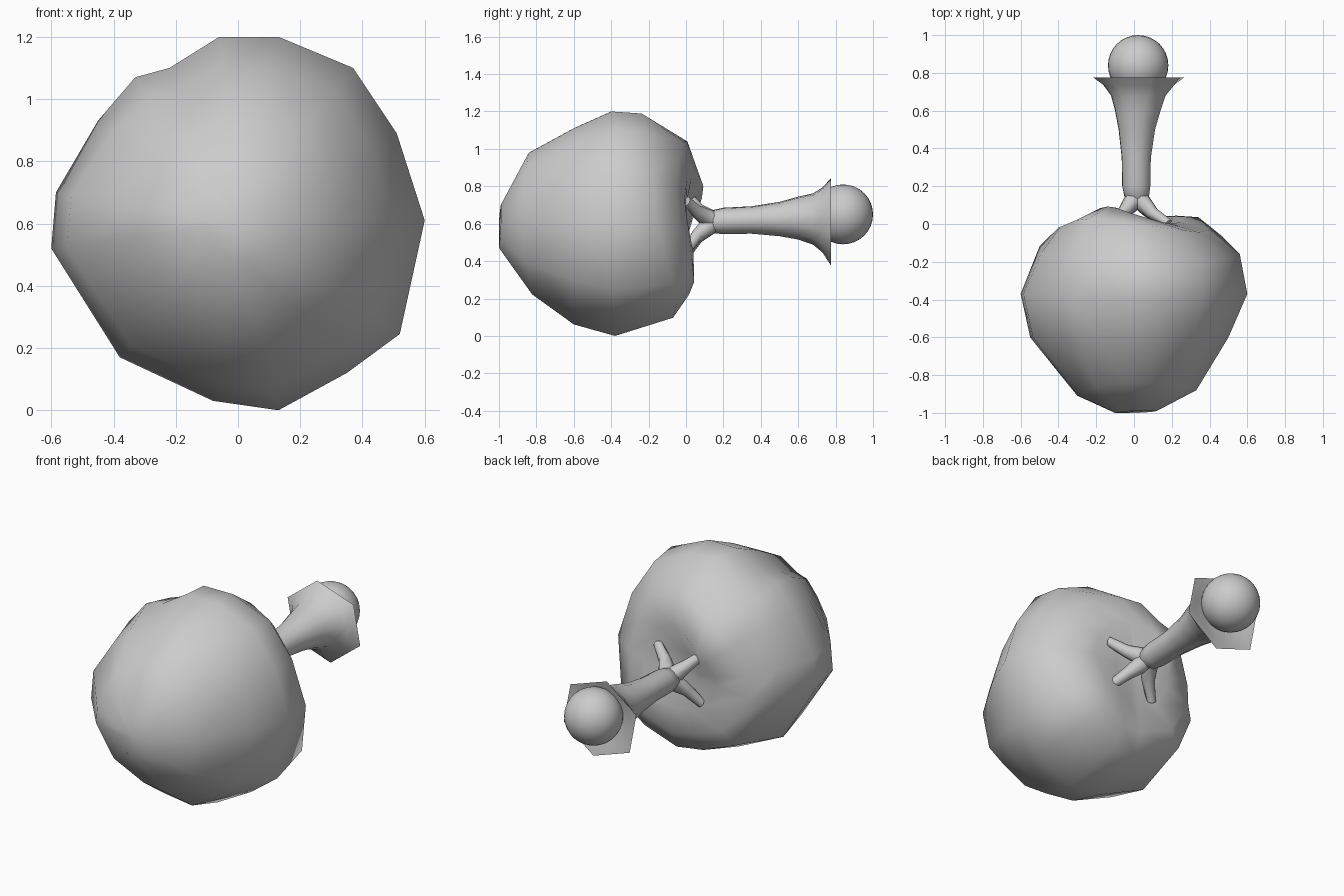
import bpy, bmesh, math
from mathutils import Vector

if "Cube" in bpy.data.objects:
    bpy.data.objects.remove(bpy.data.objects["Cube"])


def finish(name, bm, angle=180):
    bmesh.ops.recalc_face_normals(bm, faces=bm.faces)
    me = bpy.data.meshes.new(name)
    bm.to_mesh(me)
    bm.free()
    ob = bpy.data.objects.new(name, me)
    bpy.context.collection.objects.link(ob)
    bpy.context.view_layer.objects.active = ob
    ob.select_set(True)
    bpy.ops.object.shade_smooth_by_angle(angle=math.radians(angle))
    ob.select_set(False)
    return ob


def skin(bm, rings, caps=True):
    """Bridge a list of closed point loops."""
    loops = [[bm.verts.new(p) for p in ring] for ring in rings]
    n = len(loops[0])
    for a, b in zip(loops, loops[1:]):
        for i in range(n):
            j = (i + 1) % n
            bm.faces.new((a[i], a[j], b[j], b[i]))
    if caps:
        for lp in (loops[0], loops[-1]):
            bmesh.ops.poke(bm, faces=[bm.faces.new(lp)])


# Lumpy body: front outline (x, z) and four meridians (radius, y)
outline = [(.6, .61), (.51, .89), (.37, 1.1), (.13, 1.2), (-.06, 1.2), (-.22, 1.1),
           (-.33, 1.07), (-.45, .93), (-.585, .7), (-.6, .52), (-.38, .17),
           (-.08, .03), (.13, .0), (.35, .12), (.52, .245)]
right = [(.12, -.99), (.33, -.88), (.5, -.6), (.6, -.37), (.56, -.16), (.4, -.03), (.28, .01), (.13, 0)]
left = [(.1, -1), (.3, -.91), (.55, -.6), (.6, -.37), (.5, -.15), (.4, -.03), (.22, .02), (.1, .01)]
top = [(.1, -.99), (.38, -.84), (.51, -.6), (.6, -.4), (.59, -.24), (.44, 0), (.27, .05), (.12, .005)]
bottom = [(.13, -1), (.38, -.82), (.54, -.6), (.6, -.38), (.5, -.1), (.38, -.01), (.22, .01), (.1, 0)]
# Lumps and hollows on the diagonals of the back: (ring, right side, upper side) -> y shift
lumps = {(6, False, True): .07, (5, False, True): .05, (6, True, True): -.04,
         (5, True, True): -.03, (4, False, False): .15, (5, False, False): .05,
         (5, True, False): .08, (6, True, False): .04, (4, True, False): .1}
rings = []
for k in range(8):
    ring = []
    for x, z in outline:
        d = Vector((x, z - .6))
        c, s = d.normalized()
        h, v = (right if c > 0 else left)[k], (top if s > 0 else bottom)[k]
        r = (h[0] * c * c + v[0] * s * s) / .6
        y = h[1] * c * c + v[1] * s * s
        y += 1.6 * abs(c * s) * lumps.get((k, c > 0, s > 0), 0)
        ring.append((d.x * r, y, .6 + d.y * r))
    rings.append(ring)
bm = bmesh.new()
skin(bm, rings)
finish("body", bm)

# Flared stem: (y, radius, x centre, z centre); round shaft opening to a six-sided rim
stem = [(.10, .03, .015, .605), (.13, .065, .015, .61), (.2, .077, .012, .615), (.35, .08, .012, .62),
        (.5, .1, .015, .625), (.6, .125, .02, .63), (.68, .15, .023, .625),
        (.73, .19, .025, .62), (.775, .255, .025, .61), (.765, .2, .025, .615), (.74, .12, .025, .625)]
rings = []
for y, r, cx, cz in stem:
    corners = [Vector((cx + r * math.cos(math.radians(40 + 60 * i)), y,
                       cz + .93 * r * math.sin(math.radians(40 + 60 * i)))) for i in range(6)]
    ring = []
    for i, p in enumerate(corners):
        mid = (p + corners[(i + 1) % 6]) / 2
        bulge = 1.0 if y > .73 else 1.13
        axis = Vector((cx, y, cz))
        ring += [p, axis + (mid - axis) * bulge]
    rings.append(ring)
bm = bmesh.new()
skin(bm, rings)
finish("stem", bm, 75)


# Four roots spreading from the stem to the dent in the body
def root(name, end):
    end = Vector(end)
    pts = [Vector((.015, .22, .615)), Vector((.015, .14, .61)).lerp(end, .12),
           Vector((.015, .11, .61)).lerp(end, .5), end]
    ax = (end - pts[0]).normalized()
    u = ax.cross(Vector((0, 1, 0))).normalized()
    w = ax.cross(u)
    rings = [[p + (u * math.cos(i * math.pi / 4) + w * math.sin(i * math.pi / 4)) * r
              for i in range(8)] for p, r in zip(pts, (.04, .052, .036, .026))]
    bm = bmesh.new()
    skin(bm, rings)
    finish(name, bm, 75)


for i, end in enumerate([(.18, .005, .72), (.16, .005, .46), (-.11, .03, .73), (-.11, .015, .45)]):
    root(f"root_{i + 1}", end)

# Ball held in the cup
bm = bmesh.new()
bmesh.ops.create_uvsphere(bm, u_segments=32, v_segments=16, radius=.16)
bmesh.ops.translate(bm, verts=bm.verts, vec=(.022, .84, .65))
finish("ball", bm)
